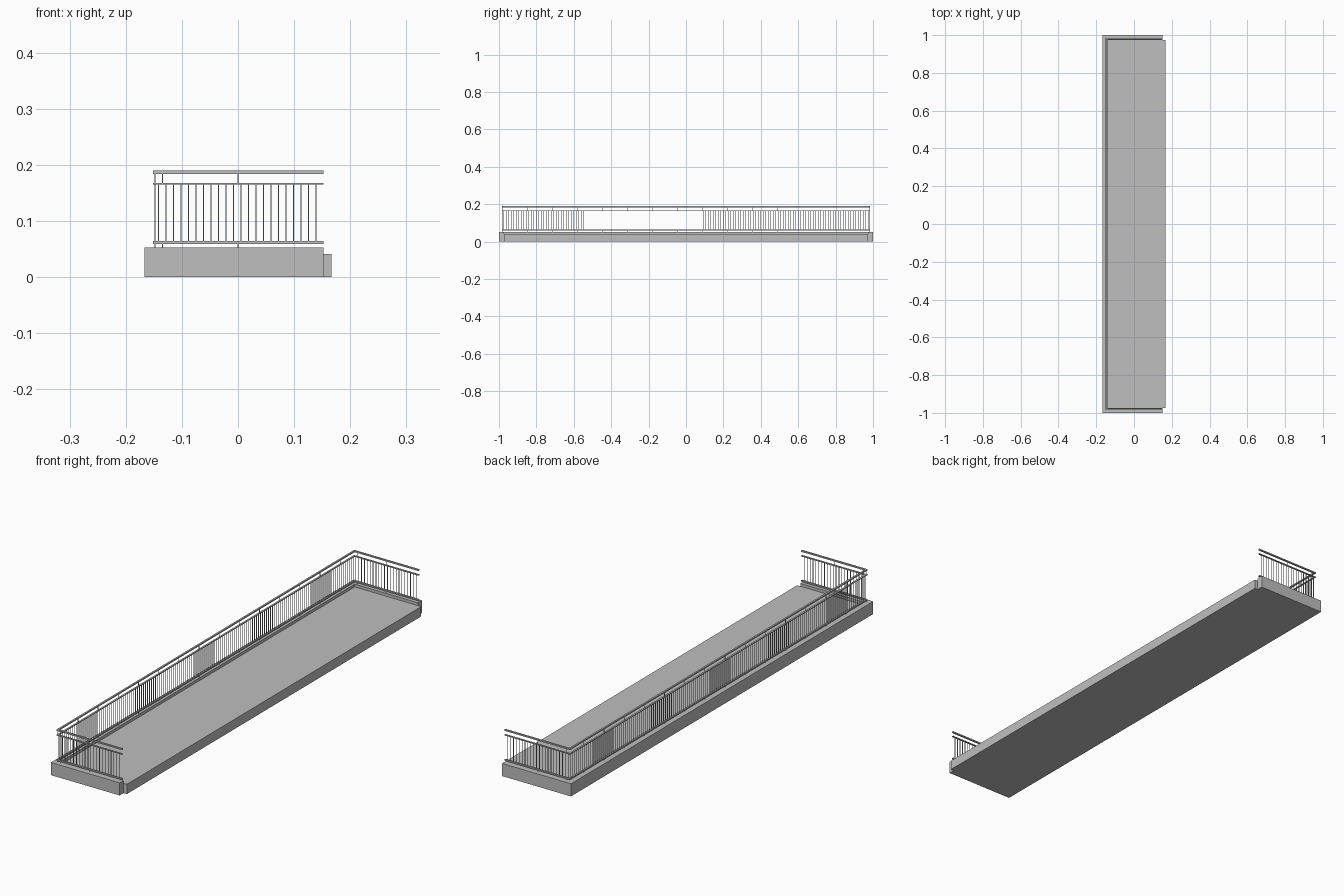
import bpy, bmesh
from mathutils import Matrix, Vector

cube = bpy.data.objects.get("Cube")
if cube:
    bpy.data.objects.remove(cube, do_unlink=True)

concrete = bpy.data.materials.new("light_grey")
concrete.use_nodes = True
GREY = (0.52, 0.52, 0.52, 1)
concrete.diffuse_color = GREY
concrete.node_tree.nodes["Principled BSDF"].inputs["Base Color"].default_value = GREY


def boxes(name, spans):
    """One object made of boxes, each given as (x0, x1, y0, y1, z0, z1)."""
    bm = bmesh.new()
    for x0, x1, y0, y1, z0, z1 in spans:
        centre = Vector(((x0 + x1) / 2, (y0 + y1) / 2, (z0 + z1) / 2))
        size = Matrix.Diagonal((x1 - x0, y1 - y0, z1 - z0, 1))
        bmesh.ops.create_cube(bm, size=1, matrix=Matrix.Translation(centre) @ size)
    mesh = bpy.data.meshes.new(name)
    bm.to_mesh(mesh)
    bm.free()
    mesh.materials.append(concrete)
    obj = bpy.data.objects.new(name, mesh)
    bpy.context.collection.objects.link(obj)
    return obj


def rod(x, y, z0, z1, r):
    return (x - r, x + r, y - r, y + r, z0, z1)


# Main sizes
CURB_TOP = 0.053
CURB_W = 0.026
RAIL_X, RAIL_Y = -0.148, 0.9815       # railing centre lines
HALF = 0.0035                         # half width of the rails
STEP = 0.01335                        # baluster spacing
RAILS = {"bottom_rail": (0.059, 0.0645),
         "middle_rail": (0.1645, 0.168),
         "handrail": (0.184, 0.1895)}

# Floor slab and the raised curb on three sides
boxes("floor_slab", [(-0.167 + CURB_W, 0.167, -1 + CURB_W, 1 - CURB_W, 0, 0.041)])
boxes("back_curb", [(-0.167, -0.167 + CURB_W, -1, 1, 0, CURB_TOP)])
for label, s in (("front", -1), ("rear", 1)):
    ya, yb = sorted((s, s * (1 - CURB_W)))
    boxes(label + "_curb", [(-0.167 + CURB_W, 0.152, ya, yb, 0, CURB_TOP)])

# Horizontal rails
for name, (z0, z1) in RAILS.items():
    boxes("long_" + name, [(RAIL_X - HALF, RAIL_X + HALF,
                            -RAIL_Y - HALF, RAIL_Y + HALF, z0, z1)])
    for label, s in (("front", -1), ("rear", 1)):
        boxes(label + "_" + name, [(RAIL_X + HALF, 0.152,
                                    s * RAIL_Y - HALF, s * RAIL_Y + HALF, z0, z1)])

# Positions along each railing: balusters sit midway between the post positions
long_run = [-RAIL_Y + STEP * (k + 0.5) for k in range(147)]
long_posts = [-RAIL_Y + STEP * 10 * k for k in range(15)]
end_run = [-0.1415 + STEP * k for k in range(22)]
end_posts = [-0.1345, 0.0]


def infill(label, balusters, posts):
    """Thin balusters plus short supports below the bottom rail and handrail."""
    r = 0.00095
    boxes(label + "_balusters", [rod(x, y, 0.0645, 0.1645, r) for x, y in balusters])
    boxes(label + "_supports", [rod(x, y, a, b, r) for x, y in posts
                                for a, b in ((CURB_TOP, 0.059), (0.168, 0.184))])


infill("long", [(RAIL_X, y) for y in long_run], [(RAIL_X, y) for y in long_posts])
for label, s in (("front", -1), ("rear", 1)):
    infill(label, [(x, s * RAIL_Y) for x in end_run],
           [(x, s * RAIL_Y) for x in end_posts])
